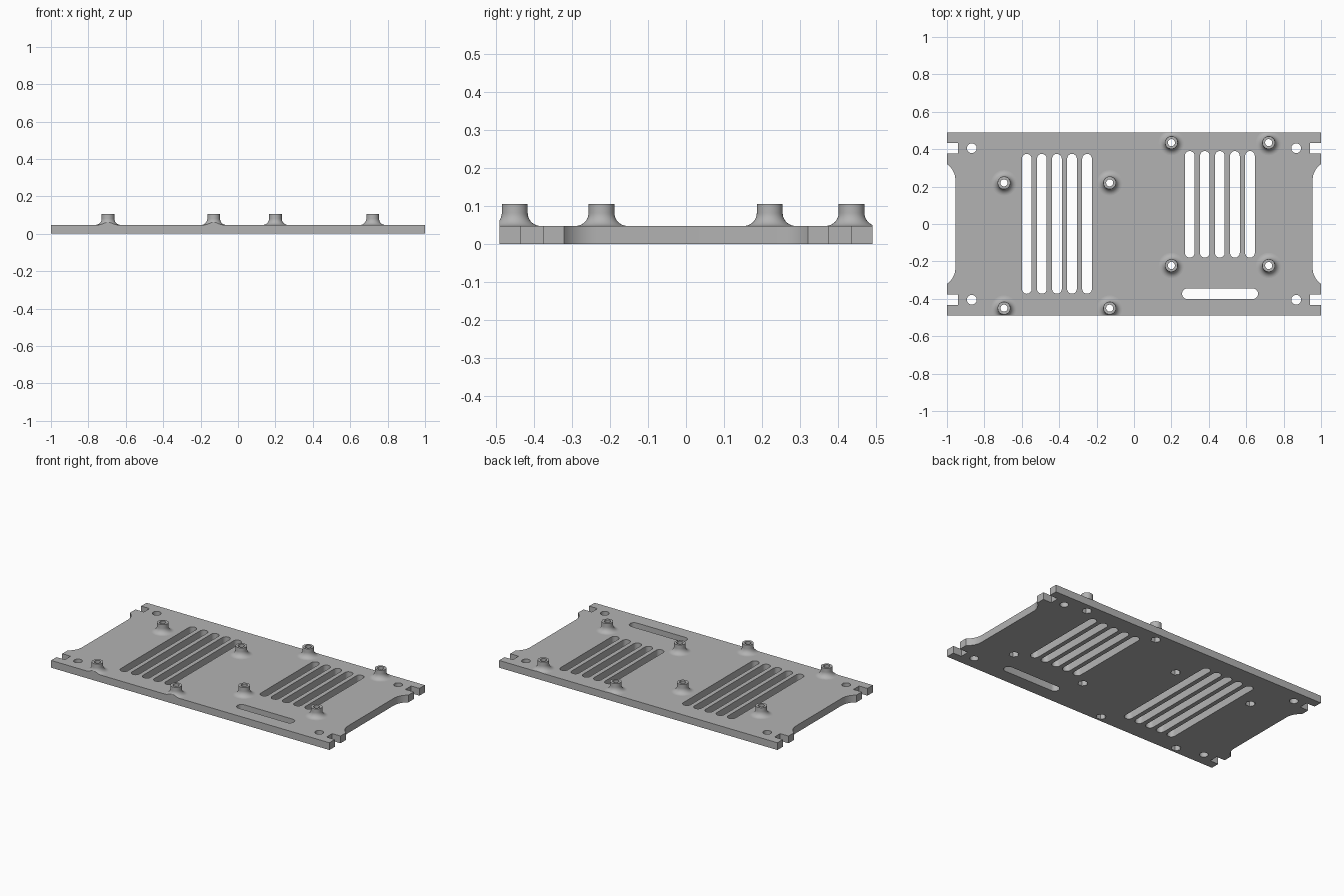
import bpy, bmesh, math

if "Cube" in bpy.data.objects:
    bpy.data.objects.remove(bpy.data.objects["Cube"])

T = 0.047            # plate thickness
HALF_Y = 0.49        # half depth of the plate
POSTS = [(x, y) for x in (-0.695, -0.13) for y in (0.22, -0.45)] + \
        [(x, y) for x in (0.2, 0.72) for y in (0.435, -0.222)]

grey = bpy.data.materials.new("grey plastic")
grey.diffuse_color = (0.45, 0.45, 0.45, 1)
grey.use_nodes = True
grey.node_tree.nodes["Principled BSDF"].inputs["Base Color"].default_value = grey.diffuse_color


def make_object(name, bm):
    bmesh.ops.recalc_face_normals(bm, faces=bm.faces)
    mesh = bpy.data.meshes.new(name)
    bm.to_mesh(mesh)
    bm.free()
    mesh.materials.append(grey)
    ob = bpy.data.objects.new(name, mesh)
    bpy.context.collection.objects.link(ob)
    return ob


def prism(bm, points, z0, z1):
    low = [bm.verts.new((x, y, z0)) for x, y in points]
    top = [bm.verts.new((x, y, z1)) for x, y in points]
    bm.faces.new(low[::-1])
    bm.faces.new(top)
    for i in range(len(points)):
        j = (i + 1) % len(points)
        bm.faces.new((low[i], low[j], top[j], top[i]))


def circle(cx, cy, r, n=32, start=0.0):
    return [(cx + r * math.cos(start + 2 * math.pi * i / n),
             cy + r * math.sin(start + 2 * math.pi * i / n)) for i in range(n)]


def slot(x0, x1, y0, y1, n=12):
    """Stadium outline filling the given box."""
    r = min(x1 - x0, y1 - y0) / 2
    if y1 - y0 > x1 - x0:
        ends = [((x0 + x1) / 2, y1 - r, 0), ((x0 + x1) / 2, y0 + r, math.pi)]
    else:
        ends = [(x1 - r, (y0 + y1) / 2, -math.pi / 2), (x0 + r, (y0 + y1) / 2, math.pi / 2)]
    return [(cx + r * math.cos(a + math.pi * i / n), cy + r * math.sin(a + math.pi * i / n))
            for cx, cy, a in ends for i in range(n + 1)]


def cut(target, bm):
    cutter = make_object("cutter", bm)
    cutter.hide_render = True
    mod = target.modifiers.new("cut", 'BOOLEAN')
    mod.operation = 'DIFFERENCE'
    mod.solver = 'EXACT'
    mod.object = cutter
    bpy.context.view_layer.objects.active = target
    bpy.ops.object.modifier_apply(modifier=mod.name)
    bpy.data.objects.remove(cutter)


def smooth(ob):
    bpy.ops.object.select_all(action='DESELECT')
    ob.select_set(True)
    bpy.context.view_layer.objects.active = ob
    bpy.ops.object.shade_smooth_by_angle(angle=math.radians(30))


# Plate outline: one quarter with notch and curved side relief, then mirrored
R, DEPTH, Y_FLAT = 0.103, 0.045, 0.235
sweep = math.acos(1 - DEPTH / R)
arc = [(1 - DEPTH + R * (1 - math.cos(sweep * i / 10)), Y_FLAT + R * math.sin(sweep * i / 10))
       for i in range(11)]
quarter = arc + [(1, 0.376), (0.94, 0.376), (0.94, 0.434), (1, 0.434), (1, HALF_Y)]
right = [(x, -y) for x, y in reversed(quarter)] + quarter
outline = right + [(-x, y) for x, y in reversed(right)]
bm = bmesh.new()
prism(bm, outline, 0, T)
plate = make_object("plate", bm)

# Vent slots, cable slot, corner holes and hexagonal nut pockets
bm = bmesh.new()
for i in range(5):
    for x, y0, y1 in ((-0.573, -0.373, 0.375), (0.298, -0.18, 0.39)):
        cx = x + i * 0.0805
        prism(bm, slot(cx - 0.026, cx + 0.026, y0, y1), -0.1, 0.2)
prism(bm, slot(0.257, 0.663, -0.402, -0.344), -0.1, 0.2)
for sx in (-1, 1):
    for sy in (-1, 1):
        prism(bm, circle(sx * 0.867, sy * 0.405, 0.026), -0.1, 0.2)
for x, y in POSTS:
    prism(bm, circle(x, y, 0.03, 6), -0.1, 0.038)
cut(plate, bm)

# Screw holes from the pockets up through the plate
bm = bmesh.new()
for x, y in POSTS:
    prism(bm, circle(x, y, 0.019), 0.02, 0.2)
cut(plate, bm)
smooth(plate)

# Standoffs: lathed tubes with a flared foot, trimmed at the plate edges
FLARE = 0.034
profile = [(0.068 - FLARE * math.sin(a), T + FLARE - FLARE * math.cos(a))
           for a in (math.pi / 2 * i / 10 for i in range(11))]
profile += [(0.034, 0.105), (0.019, 0.105), (0.019, T)]
N = 32
for k, (px, py) in enumerate(POSTS):
    bm = bmesh.new()
    rings = [[bm.verts.new((x, y, z)) for x, y in circle(px, py, r, N)] for r, z in profile]
    for a, b in zip(rings, rings[1:] + rings[:1]):
        for i in range(N):
            j = (i + 1) % N
            bm.faces.new((a[i], a[j], b[j], b[i]))
    for s in (-1, 1):
        res = bmesh.ops.bisect_plane(bm, geom=bm.verts[:] + bm.edges[:] + bm.faces[:],
                                     plane_co=(0, s * HALF_Y, 0), plane_no=(0, s, 0),
                                     clear_outer=True)
        edges = [e for e in res["geom_cut"] if isinstance(e, bmesh.types.BMEdge)]
        if edges:
            bmesh.ops.holes_fill(bm, edges=edges, sides=0)
    smooth(make_object(f"standoff_{k + 1}", bm))
